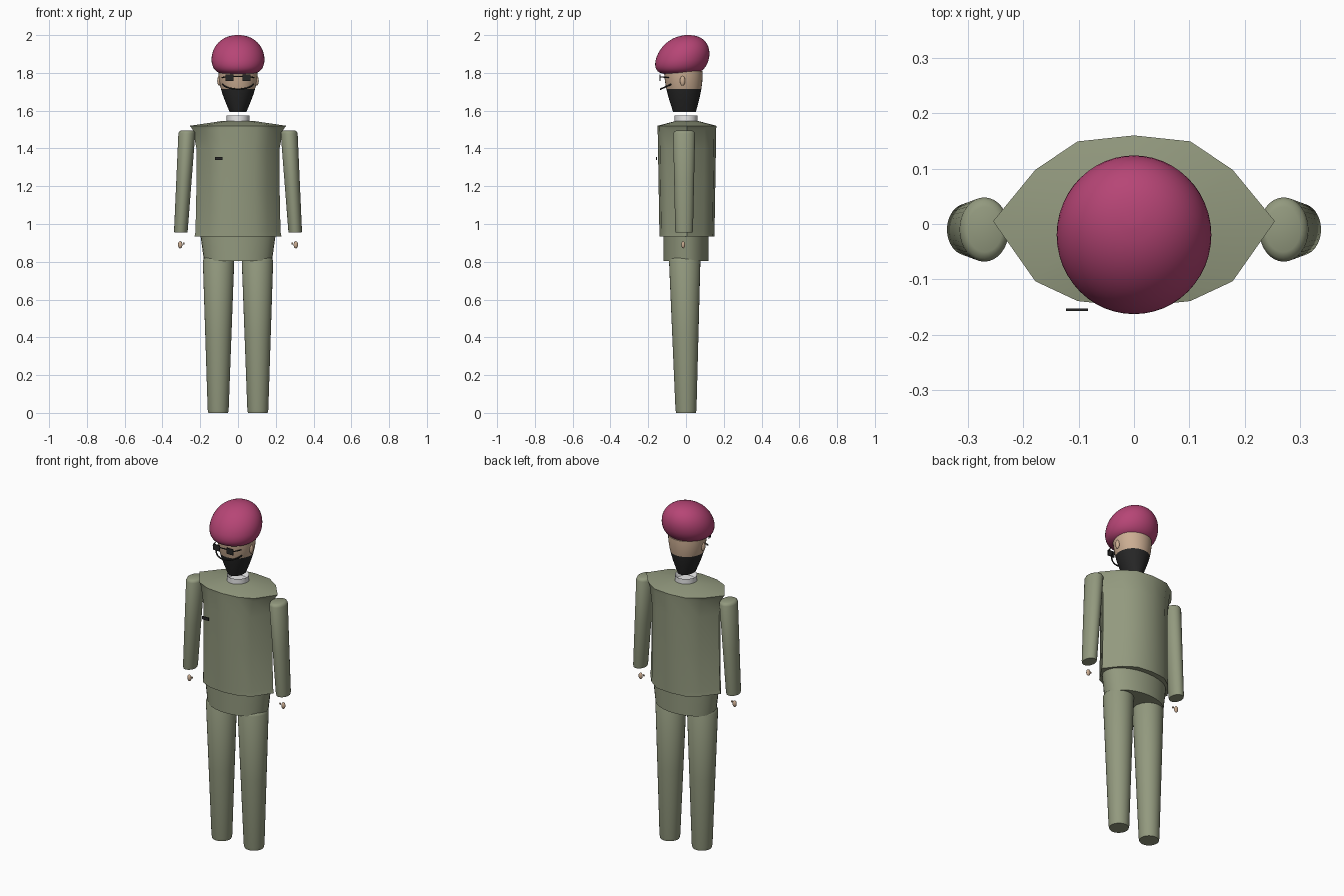
import bpy, bmesh
from math import sin, cos, pi, radians
from mathutils import Vector

cube = bpy.data.objects.get("Cube")
if cube:
    bpy.data.objects.remove(cube)


def material(name, *colour):
    mat = bpy.data.materials.new(name)
    mat.use_nodes = True
    mat.diffuse_color = (*colour, 1)
    shader = next(node for node in mat.node_tree.nodes if node.type == 'BSDF_PRINCIPLED')
    shader.inputs["Base Color"].default_value = (*colour, 1)
    return mat


OLIVE = material("olive cloth", .29, .32, .21)
PINK = material("raspberry felt", .47, .06, .18)
SKIN = material("skin", .6, .42, .29)
DARK = material("charcoal", .02, .02, .02)
WHITE = material("white collar", .8, .8, .8)


def finish(name, bm, materials, angle=45):
    """Turn a bmesh into a smooth shaded object."""
    bmesh.ops.recalc_face_normals(bm, faces=bm.faces)
    mesh = bpy.data.meshes.new(name)
    bm.to_mesh(mesh)
    bm.free()
    for mat in materials:
        mesh.materials.append(mat)
    part = bpy.data.objects.new(name, mesh)
    bpy.context.collection.objects.link(part)
    bpy.ops.object.select_all(action='DESELECT')
    part.select_set(True)
    bpy.context.view_layer.objects.active = part
    bpy.ops.object.shade_smooth_by_angle(angle=radians(angle))


def circle(sides):
    return [(cos(2 * pi * i / sides), sin(2 * pi * i / sides)) for i in range(sides)]


def loft(name, rings, materials, outline=circle(32), dark_below=None):
    """Skin rings given as (centre, half width, half depth)."""
    bm = bmesh.new()
    loops = [[bm.verts.new(centre + Vector((u * width, v * depth, 0))) for u, v in outline]
             for centre, width, depth in rings]
    for lower, upper in zip(loops, loops[1:]):
        for i in range(len(outline)):
            bm.faces.new((lower[i - 1], lower[i], upper[i], upper[i - 1]))
    bm.faces.new(loops[0])
    bm.faces.new(loops[-1])
    if dark_below:
        for face in bm.faces:
            face.material_index = int(face.calc_center_median().z < dark_below)
    finish(name, bm, materials)


def limb(name, bottom, top, thin, thick, flatten):
    """Tapered sleeve or trouser leg with softened ends."""
    stations = ((0, .95), (.02, 1), (.5, 1), (.97, 1), (.99, .9), (1, .7))
    rings = []
    for t, soften in stations:
        radius = (thin + (thick - thin) * t) * soften
        rings.append((Vector(bottom).lerp(Vector(top), t), radius, radius * flatten))
    loft(name, rings, [OLIVE])


def solid(name, centre, size, mat, rounded=False):
    """Box or ellipsoid of the given full size."""
    bm = bmesh.new()
    if rounded:
        bmesh.ops.create_uvsphere(bm, u_segments=16, v_segments=10, radius=.5)
    else:
        bmesh.ops.create_cube(bm, size=1)
    bmesh.ops.scale(bm, vec=size, verts=bm.verts)
    bmesh.ops.translate(bm, vec=centre, verts=bm.verts)
    finish(name, bm, [mat])


def wire(name, points, thickness):
    """Thin dark tube through the points."""
    curve = bpy.data.curves.new(name, 'CURVE')
    curve.dimensions = '3D'
    curve.bevel_depth = thickness / 2
    curve.bevel_resolution = 2
    spline = curve.splines.new('POLY')
    spline.points.add(len(points) - 1)
    for point, position in zip(spline.points, points):
        point.co = (*position, 1)
    curve.materials.append(DARK)
    bpy.context.collection.objects.link(bpy.data.objects.new(name, curve))


# Jacket with an angular section, flared hem and wide shoulders
half = [(0, 1), (.4, .93), (.7, .6), (1, 0), (.7, -.7), (.4, -.93), (0, -1)]
section = half + [(-u, v) for u, v in reversed(half[1:-1])]
profile = [(.935, .23), (.96, .225), (1.2, .22), (1.4, .22), (1.5, .24), (1.52, .255)]
rings = [(Vector((0, .005, z)), width, .13 + z / 60) for z, width in profile]
rings.append((Vector((0, .005, 1.545)), .085, .06))
loft("jacket", rings, [OLIVE], section)

# Hips and collar
hips = [(Vector((0, 0, z)), width, .12) for z, width in ((.805, .18), (.95, .2))]
loft("hips", hips, [OLIVE])
collar = [(Vector((0, 0, z)), width, width) for z, width in ((1.53, .06), (1.575, .06), (1.55, .045))]
loft("collar", collar, [WHITE])

# Limbs, ears and spectacles on both sides
for side, s in (("left", 1), ("right", -1)):
    limb(side + "_leg", (s * .105, 0, 0), (s * .103, -.007, .83), .055, .084, 1)
    limb(side + "_arm", (s * .303, -.01, .955), (s * .27, -.01, 1.495), .036, .045, 1.3)
    solid(side + "_hand", (s * .306, -.015, .89), (.024, .02, .038), SKIN, True)
    solid(side + "_thumb", (s * .287, -.018, .897), (.01, .01, .012), SKIN, True)
    solid(side + "_ear", (s * .1, -.018, 1.758), (.02, .028, .052), SKIN, True)
    solid(side + "_lens", (s * .044, -.138, 1.774), (.042, .006, .034), DARK)
    wire(side + "_temple", [(s * .065, -.138, 1.778), (s * .085, -.09, 1.776)], .006)

# Head, with a dark beard wrapping the lower part
chin, crown, rows = 1.593, 1.81, 16
head = []
for row in range(rows + 1):
    t = row / rows
    swell = sin(t * pi / 2)
    centre = Vector((0, -.008 - .006 * t, chin + (crown - chin) * t))
    head.append((centre, .044 + .06 * swell, .06 + .042 * swell))
loft("head", head, [SKIN, DARK], dark_below=1.716)

# Spectacle bridge and curved moustache
wire("bridge", [(-.025, -.138, 1.78), (.025, -.138, 1.78)], .006)
arc = [radians(degrees) for degrees in range(-75, 76, 15)]
wire("moustache", [(.085 * sin(a), -.06 - .075 * cos(a), 1.748 - .034 * cos(a)) for a in arc], .008)

# Beret: domed above, flattened below, leaning forward
beret = []
for row in range(-11, 12):
    a = row / 12 * pi / 2
    height = sin(a) * (.13 if row > 0 else .077)
    radius = .14 * cos(a) ** (.9 if row > 0 else .4)
    beret.append((Vector((0, -.02 + height / 4, 1.87 + height)), radius, radius))
beret.append((Vector((0, .01, 2)), .01, .01))
loft("beret", beret, [PINK], circle(48))

# Chest badge
solid("chest_badge", (-.103, -.155, 1.347), (.04, .005, .018), DARK)
